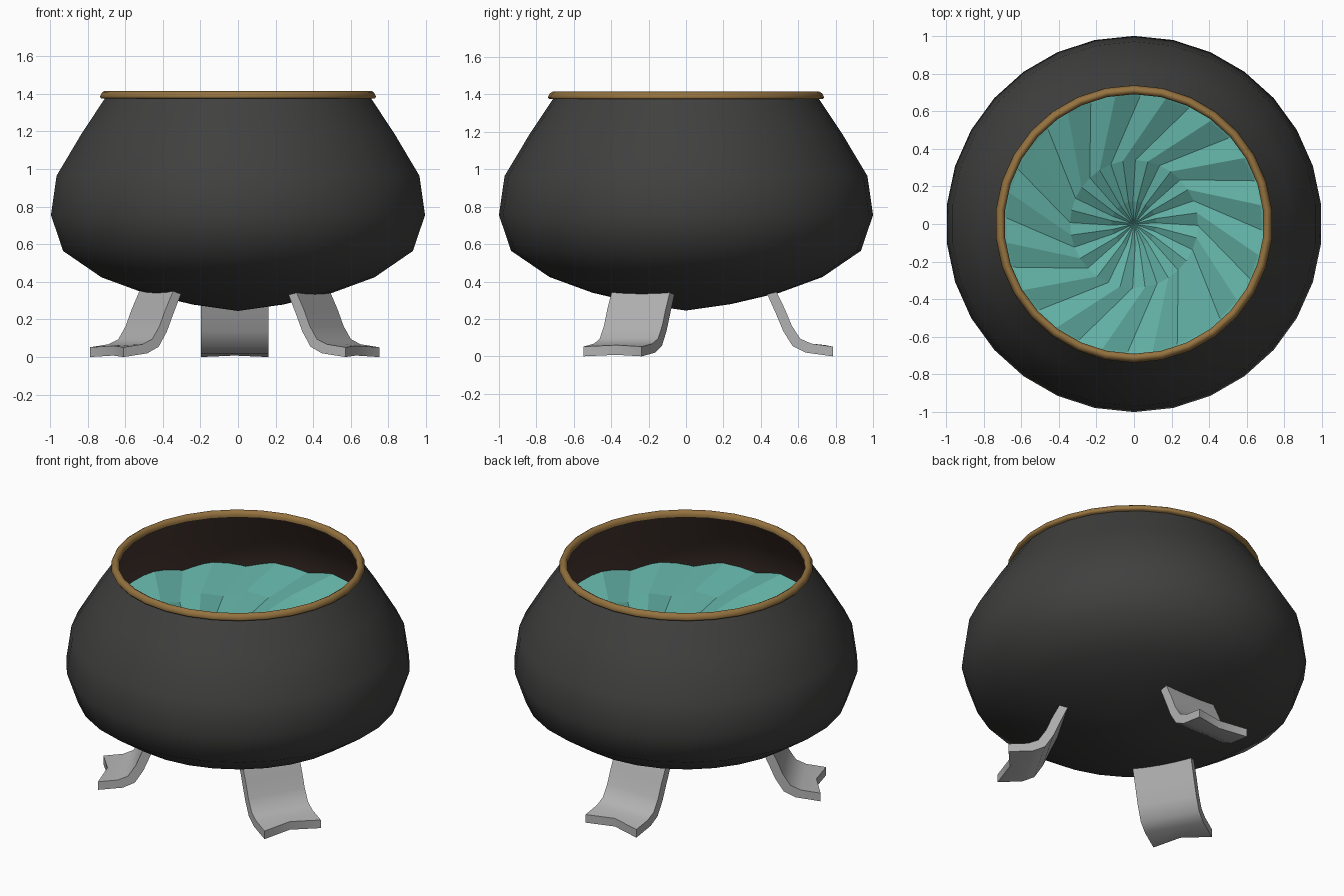
import bpy, bmesh, math
from mathutils import Matrix, Vector

if "Cube" in bpy.data.objects:
    bpy.data.objects.remove(bpy.data.objects["Cube"])

SIDES = 30


def material(name, rgb):
    m = bpy.data.materials.new(name)
    m.diffuse_color = (*rgb, 1)
    m.use_nodes = True
    m.node_tree.nodes["Principled BSDF"].inputs["Base Color"].default_value = m.diffuse_color
    return m


def finish(name, verts, faces, mat=None, smooth=None):
    me = bpy.data.meshes.new(name)
    me.from_pydata(verts, [], faces)
    bm = bmesh.new()
    bm.from_mesh(me)
    bmesh.ops.remove_doubles(bm, verts=bm.verts, dist=1e-5)
    bm.to_mesh(me)
    bm.free()
    ob = bpy.data.objects.new(name, me)
    bpy.context.collection.objects.link(ob)
    if mat:
        me.materials.append(mat)
    if smooth:
        bpy.ops.object.select_all(action='DESELECT')
        ob.select_set(True)
        bpy.context.view_layer.objects.active = ob
        bpy.ops.object.shade_smooth_by_angle(angle=math.radians(smooth))
    return ob


def lathe(name, profile, mat, smooth=50):
    """Revolve (radius, z) points, listed so that faces point outward."""
    verts, faces = [], []
    for r, z in profile:
        for i in range(SIDES):
            a = math.pi / 2 + math.tau * i / SIDES
            verts.append((r * math.cos(a), r * math.sin(a), z))
    for k in range(len(profile) - 1):
        for i in range(SIDES):
            j = (i + 1) % SIDES
            a, b = k * SIDES, (k + 1) * SIDES
            faces.append((a + i, a + j, b + j, b + i))
    return finish(name, verts, faces, mat, smooth)


iron = material("dark_iron", (0.052, 0.051, 0.050))
soot = material("brown_inside", (0.065, 0.040, 0.032))
brass = material("brass", (0.30, 0.17, 0.05))
teal = material("teal_liquid", (0.12, 0.43, 0.37))
steel = material("grey_feet", (0.45, 0.45, 0.45))

# Pot shell and its inner wall
lathe("pot_body", [(0, .245), (.24, .279), (.5, .34), (.73, .424), (.935, .564),
                   (1, .755), (.97, .964), (.835, 1.19), (.705, 1.385)], iron)
lathe("pot_inside", [(.69, 1.385), (.815, 1.185), (.945, .965), (.955, .85)], soot)

# Rim ring with a rounded, closed section
lathe("rim", [(.69, 1.378), (.732, 1.375), (.738, 1.385), (.728, 1.406),
              (.712, 1.416), (.697, 1.408), (.69, 1.392), (.69, 1.378)], brass, 85)


# Swirling liquid: twisted ridges around a sunken centre
def liquid():
    n = 32
    rings = [(.12, 4, .745, .008), (.34, 0, .81, .014),
             (.68, -24, .895, .016), (.945, -34, .965, .02)]
    verts, faces = [(0, 0, .70)], []
    for r, twist, z, amp in rings:
        for i in range(n):
            a = math.tau * i / n + math.radians(twist + 55)
            verts.append((r * math.cos(a), r * math.sin(a), z + amp * (-1) ** i))
    for i in range(n):
        j = (i + 1) % n
        faces.append((0, 1 + i, 1 + j))
        for k in range(len(rings) - 1):
            a, b = 1 + k * n, 1 + (k + 1) * n
            faces.append((a + i, b + i, b + j, a + j))
    finish("liquid", verts, faces, teal)


liquid()

# Three curved feet with a notched toe
OUTER = [(.48, .352), (.53, .25), (.565, .165), (.61, .095), (.67, .068), (.785, .052)]
INNER = [(.43, .342), (.48, .23), (.52, .135), (.57, .055), (.64, .02), (.785, .0)]


def leg(name, angle):
    turn = Matrix.Rotation(math.radians(angle), 4, 'Z')
    loop = OUTER + INNER[::-1]
    n, count = len(loop), len(OUTER)
    verts, faces = [], []
    for x in (-.18, 0, .18):
        for i, (y, z) in enumerate(loop):
            toe = x == 0 and min(i, n - 1 - i) == count - 1
            p = Vector((x, y - toe * .04, z + toe * .008))
            verts.append(turn @ p + Vector((-.018, 0, 0)))
    for s in range(2):
        for i in range(n):
            j = (i + 1) % n
            a, b = s * n, (s + 1) * n
            faces.append((a + i, b + i, b + j, a + j))
    for i in range(count - 1):
        q = (i, i + 1, n - 2 - i, n - 1 - i)
        faces.append(q)
        faces.append(tuple(2 * n + v for v in q[::-1]))
    ob = finish(name, verts, faces, steel, 40)
    bm = bmesh.new()
    bm.from_mesh(ob.data)
    bmesh.ops.recalc_face_normals(bm, faces=bm.faces)
    bm.to_mesh(ob.data)
    bm.free()


for name, angle in (("back_leg", 0), ("front_left_leg", 120), ("front_right_leg", -120)):
    leg(name, angle)
